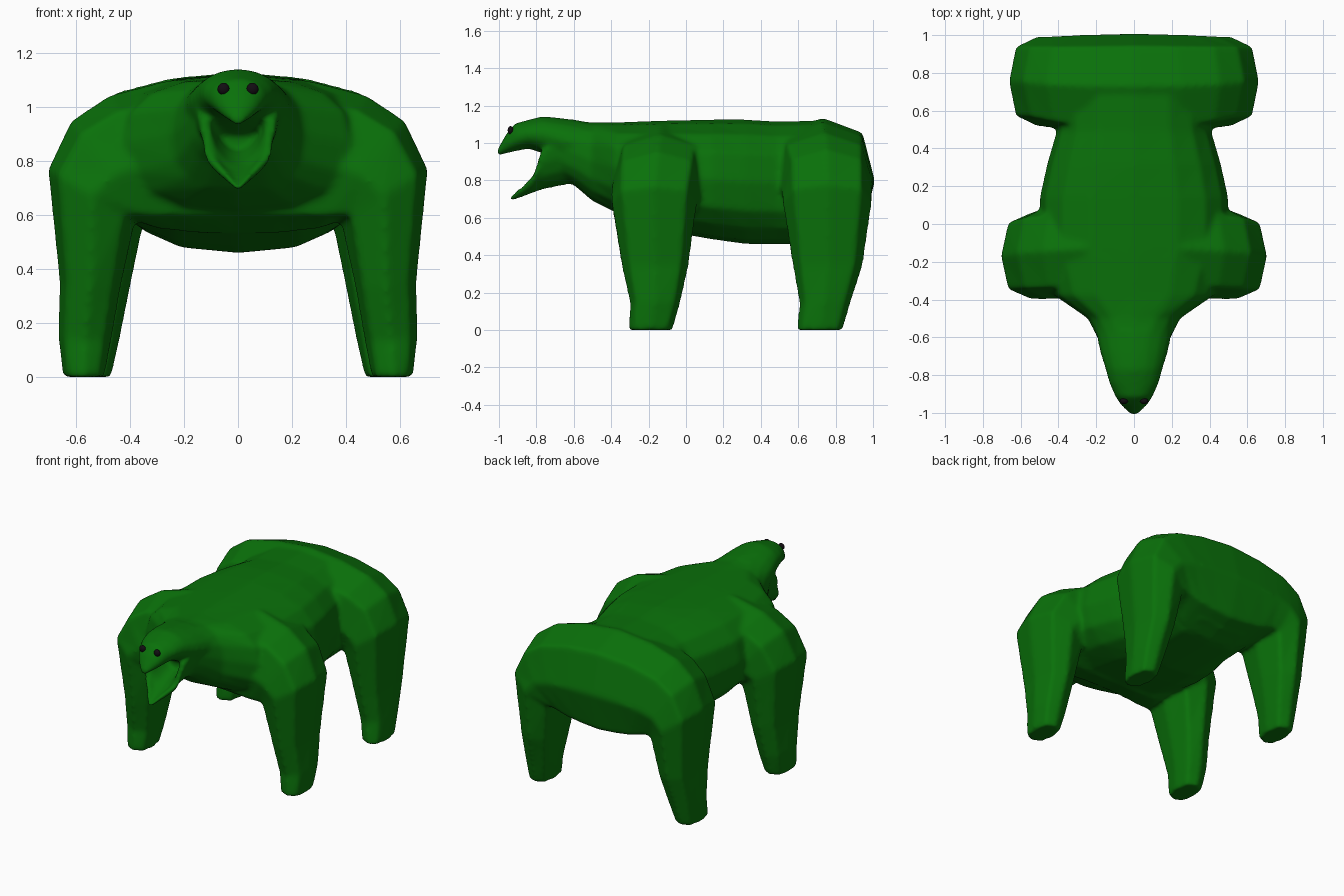
import bpy, bmesh, math

if "Cube" in bpy.data.objects:
    bpy.data.objects.remove(bpy.data.objects["Cube"])

def material(name, rgb):
    m = bpy.data.materials.new(name)
    m.diffuse_color = (*rgb, 1)
    m.use_nodes = True
    m.node_tree.nodes["Principled BSDF"].inputs["Base Color"].default_value = m.diffuse_color
    return m

GREEN = material("leaf green", (0.003, 0.165, 0.003))
BLACK = material("eye black", (0.006, 0.004, 0.006))

def sgnpow(v, p):
    return math.copysign(abs(v) ** p, v)

def loft(bm, rings):
    """Skin a list of equal-length point rings and cap both ends."""
    vs = [[bm.verts.new(p) for p in r] for r in rings]
    n = len(vs[0])
    faces = []
    for a, b in zip(vs, vs[1:]):
        for i in range(n):
            j = (i + 1) % n
            faces.append(bm.faces.new((a[i], a[j], b[j], b[i])))
    faces.append(bm.faces.new(vs[0][::-1]))
    faces.append(bm.faces.new(vs[-1]))
    bmesh.ops.recalc_face_normals(bm, faces=faces)

def finish(name, bm, mat, angle=60):
    me = bpy.data.meshes.new(name)
    bm.to_mesh(me)
    bm.free()
    ob = bpy.data.objects.new(name, me)
    bpy.context.collection.objects.link(ob)
    me.materials.append(mat)
    bpy.ops.object.select_all(action='DESELECT')
    ob.select_set(True)
    bpy.context.view_layer.objects.active = ob
    bpy.ops.object.shade_smooth_by_angle(angle=math.radians(angle))
    return ob

def trunk_ring(y, w, zt, zb, n=16, p=0.8):
    """Upright rounded cross-section of the body or head."""
    out = []
    for k in range(n):
        t = 2 * math.pi * k / n
        out.append((w * sgnpow(math.cos(t), p), y,
                    (zt + zb) / 2 + (zt - zb) / 2 * sgnpow(math.sin(t), p)))
    return out

def leg_ring(xo, zo, xi, zi, y0, y1, n=8, p=0.78):
    """Cross-section between an outer and an inner point of the leg arch."""
    out = []
    for k in range(n):
        t = 2 * math.pi * k / n
        u = 0.5 + 0.5 * sgnpow(math.cos(t), p)
        y = (y0 + y1) / 2 + (y1 - y0) / 2 * sgnpow(math.sin(t), p)
        out.append((xi + (xo - xi) * u, y, zi + (zo - zi) * u))
    return out

def leg_arch(bm, sections):
    """Leg pair running foot, shoulder, back, shoulder, foot."""
    half = [leg_ring(*s) for s in sections]
    other = [[(-x, y, z) for x, y, z in r] for r in half[-2::-1]]
    loft(bm, half + other)

def scoop_ring(y, w, rim, zb, t, n=8):
    """U-shaped section of the hollow lower jaw."""
    outer, inner = [], []
    for k in range(n + 1):
        a = math.pi * k / n
        c, s = math.cos(a), math.sin(a) ** 1.15
        outer.append((w * c, y, rim - (rim - zb) * s))
        inner.append(((w - t) * c, y, rim - (rim - zb - t) * s))
    return outer + inner[::-1]

# Body and neck
bm = bmesh.new()
loft(bm, [trunk_ring(*s) for s in [
    (0.85, 0.36, 1.08, 0.50), (0.70, 0.40, 1.12, 0.46), (0.49, 0.41, 1.115, 0.46),
    (0.32, 0.46, 1.125, 0.46), (0.14, 0.50, 1.125, 0.485), (-0.12, 0.50, 1.12, 0.53),
    (-0.38, 0.42, 1.11, 0.63), (-0.50, 0.245, 1.11, 0.69), (-0.60, 0.195, 1.12, 0.775),
    (-0.66, 0.165, 1.12, 0.81)]])
leg_arch(bm, [  # front legs
    (0.65, 0.0, 0.495, 0.0, -0.31, -0.07), (0.667, 0.15, 0.47, 0.13, -0.30, -0.03),
    (0.662, 0.35, 0.435, 0.33, -0.345, 0.015), (0.705, 0.77, 0.38, 0.58, -0.40, 0.06),
    (0.62, 0.95, 0.30, 0.55, -0.40, 0.09), (0.478, 1.045, 0.22, 0.54, -0.395, 0.11),
    (0.27, 1.10, 0.12, 0.53, -0.38, 0.12), (0, 1.12, 0, 0.53, -0.37, 0.12)])
leg_arch(bm, [  # back legs
    (0.62, 0.0, 0.47, 0.0, 0.59, 0.84), (0.627, 0.15, 0.44, 0.13, 0.605, 0.88),
    (0.627, 0.35, 0.40, 0.33, 0.57, 0.945), (0.662, 0.78, 0.35, 0.57, 0.515, 0.995),
    (0.585, 0.96, 0.29, 0.54, 0.51, 0.995), (0.455, 1.055, 0.22, 0.50, 0.48, 1.0),
    (0.25, 1.11, 0.12, 0.475, 0.46, 1.005), (0, 1.135, 0, 0.46, 0.45, 1.01)])

# Upper jaw and forehead, tapering to a beak
loft(bm, [trunk_ring(*s, n=16, p=1.0) for s in [
    (-0.56, 0.205, 1.12, 0.86), (-0.68, 0.18, 1.135, 0.905), (-0.77, 0.152, 1.143, 0.945),
    (-0.84, 0.133, 1.125, 0.97), (-0.915, 0.10, 1.105, 0.955), (-0.96, 0.07, 1.05, 0.945),
    (-1.012, 0.018, 0.96, 0.93)]])

# Lower jaw, a pointed hollow scoop
loft(bm, [scoop_ring(*s) for s in [
    (-0.60, 0.18, 1.0, 0.785, 0.075), (-0.70, 0.16, 0.99, 0.765, 0.06),
    (-0.775, 0.147, 0.96, 0.748, 0.042), (-0.815, 0.13, 0.83, 0.735, 0.038),
    (-0.875, 0.075, 0.772, 0.712, 0.03), (-0.945, 0.014, 0.712, 0.685, 0.01)]])

# Blend all parts into one smooth skin
body = finish("body_legs_and_head", bm, GREEN, 180)
rm = body.modifiers.new("blend", 'REMESH')
rm.mode = 'VOXEL'
rm.voxel_size = 0.0125
rm.use_smooth_shade = True
sm = body.modifiers.new("soften", 'SMOOTH')
sm.factor = 0.5
sm.iterations = 12

# Eyes
for side, name in ((-1, "eye_right"), (1, "eye_left")):
    bm = bmesh.new()
    bmesh.ops.create_uvsphere(bm, u_segments=16, v_segments=10, radius=0.022)
    bmesh.ops.scale(bm, vec=(1, 0.7, 1), verts=bm.verts)
    bmesh.ops.translate(bm, vec=(side * 0.054, -0.938, 1.068), verts=bm.verts)
    finish(name, bm, BLACK)
